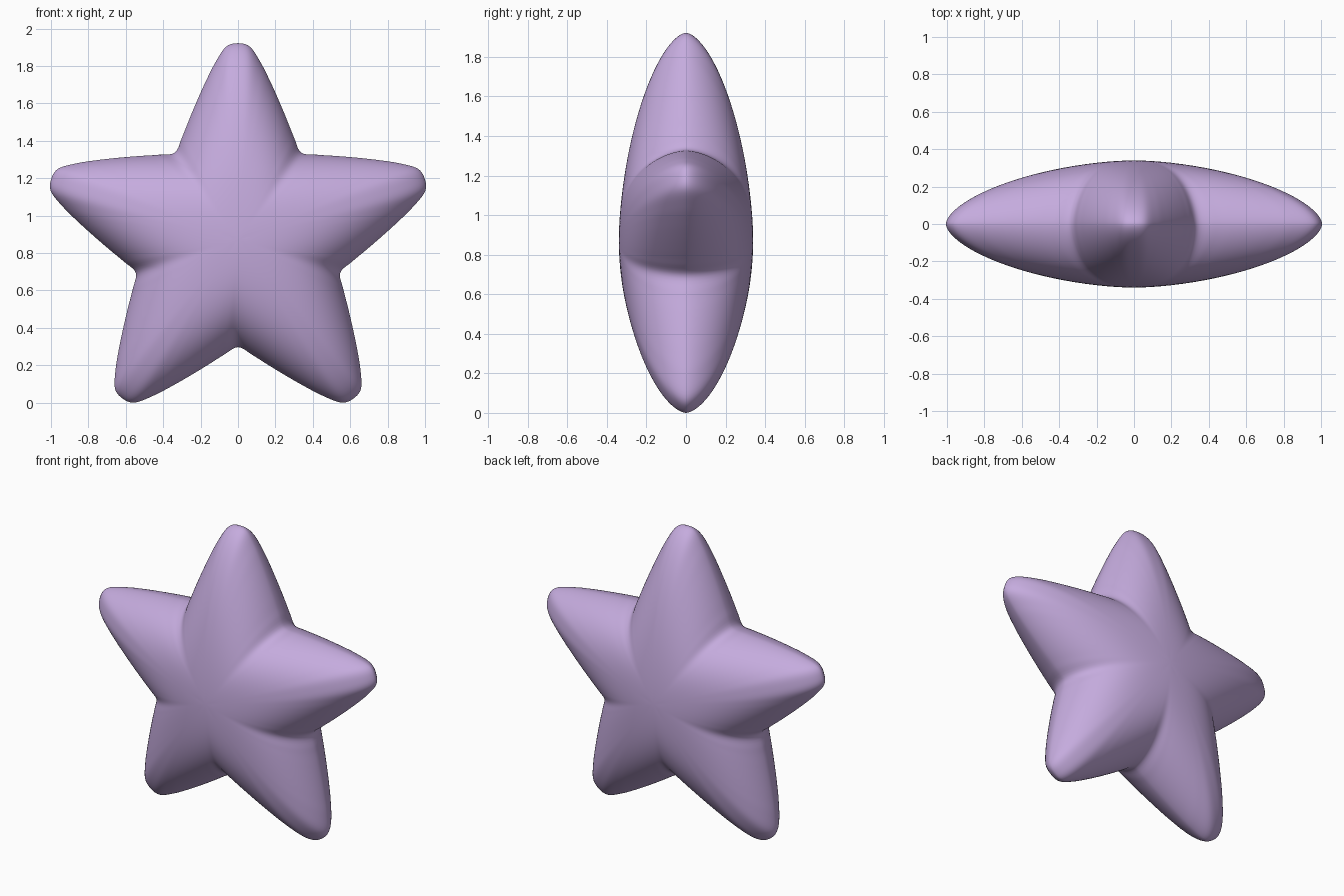
import bpy, bmesh, math
from mathutils import Vector
from mathutils.geometry import interpolate_bezier

cube = bpy.data.objects.get("Cube")
if cube:
    bpy.data.objects.remove(cube, do_unlink=True)

ARMS, REACH, DEPTH, CENTRE_Z = 5, 1.05, 0.34, 0.86
RINGS, STEPS = 28, 5

# Half an arm, from tip to valley: (half width, distance from centre)
half_arm = [(0, 1.05), (.065, 1.03), (.125, .94), (.175, .84), (.22, .74),
            (.262, .64), (.3, .545), (.338, .465)]
arm = [Vector((-w, d)) for w, d in reversed(half_arm[1:])]
arm += [Vector(p) for p in half_arm[:-1]]


def turn(p, angle):
    c, s = math.cos(angle), math.sin(angle)
    return Vector((p.x * c + p.y * s, p.y * c - p.x * s))


# Full outline, smoothed through its points
knots = [turn(p, math.tau * k / ARMS) for k in range(ARMS) for p in arm]
outline = []
for i, a in enumerate(knots):
    before, b, after = knots[i - 1], knots[(i + 1) % len(knots)], knots[(i + 2) % len(knots)]
    curve = interpolate_bezier(a, a + (b - before) / 6, b - (after - a) / 6, b, STEPS + 1)
    outline += [Vector(p[:2]) for p in curve[:-1]]


def thickness(p, s):
    """Puffy depth: tapers along each arm and rounds over to the rim."""
    if s >= 1:
        return 0
    u = min(p.length / REACH, 0.9999)
    return DEPTH * ((1 - u ** 1.7) / (1 - u ** 4) * (1 - s ** 4)) ** 0.6


# Front half as rings shrinking to the centre
bm = bmesh.new()
middle = bm.verts.new((0, -DEPTH, CENTRE_Z))
rings = []
for r in range(1, RINGS + 1):
    s = 1 if r == RINGS else math.sin(r / RINGS * math.pi / 2)
    rings.append([bm.verts.new((p.x * s, -thickness(p * s, s), CENTRE_Z + p.y * s))
                  for p in outline])
n = len(outline)
for i in range(n):
    j = (i + 1) % n
    bm.faces.new((middle, rings[0][j], rings[0][i]))
    for inner, outer in zip(rings, rings[1:]):
        bm.faces.new((inner[i], inner[j], outer[j], outer[i]))

# Mirror to the back and weld along the rim
back = bmesh.ops.duplicate(bm, geom=bm.verts[:] + bm.edges[:] + bm.faces[:])["geom"]
for v in back:
    if isinstance(v, bmesh.types.BMVert):
        v.co.y = -v.co.y
bmesh.ops.remove_doubles(bm, verts=bm.verts[:], dist=1e-5)
bmesh.ops.recalc_face_normals(bm, faces=bm.faces[:])
low = min(v.co.z for v in bm.verts)
bmesh.ops.translate(bm, verts=bm.verts[:], vec=(0, 0, -low))
for f in bm.faces:
    f.smooth = True

mesh = bpy.data.meshes.new("star")
bm.to_mesh(mesh)
bm.free()
star = bpy.data.objects.new("star", mesh)
bpy.context.collection.objects.link(star)

# Lavender
lavender = bpy.data.materials.new("lavender")
lavender.use_nodes = True
colour = (0.56, 0.41, 0.73, 1)
lavender.diffuse_color = colour
lavender.node_tree.nodes["Principled BSDF"].inputs["Base Color"].default_value = colour
mesh.materials.append(lavender)
